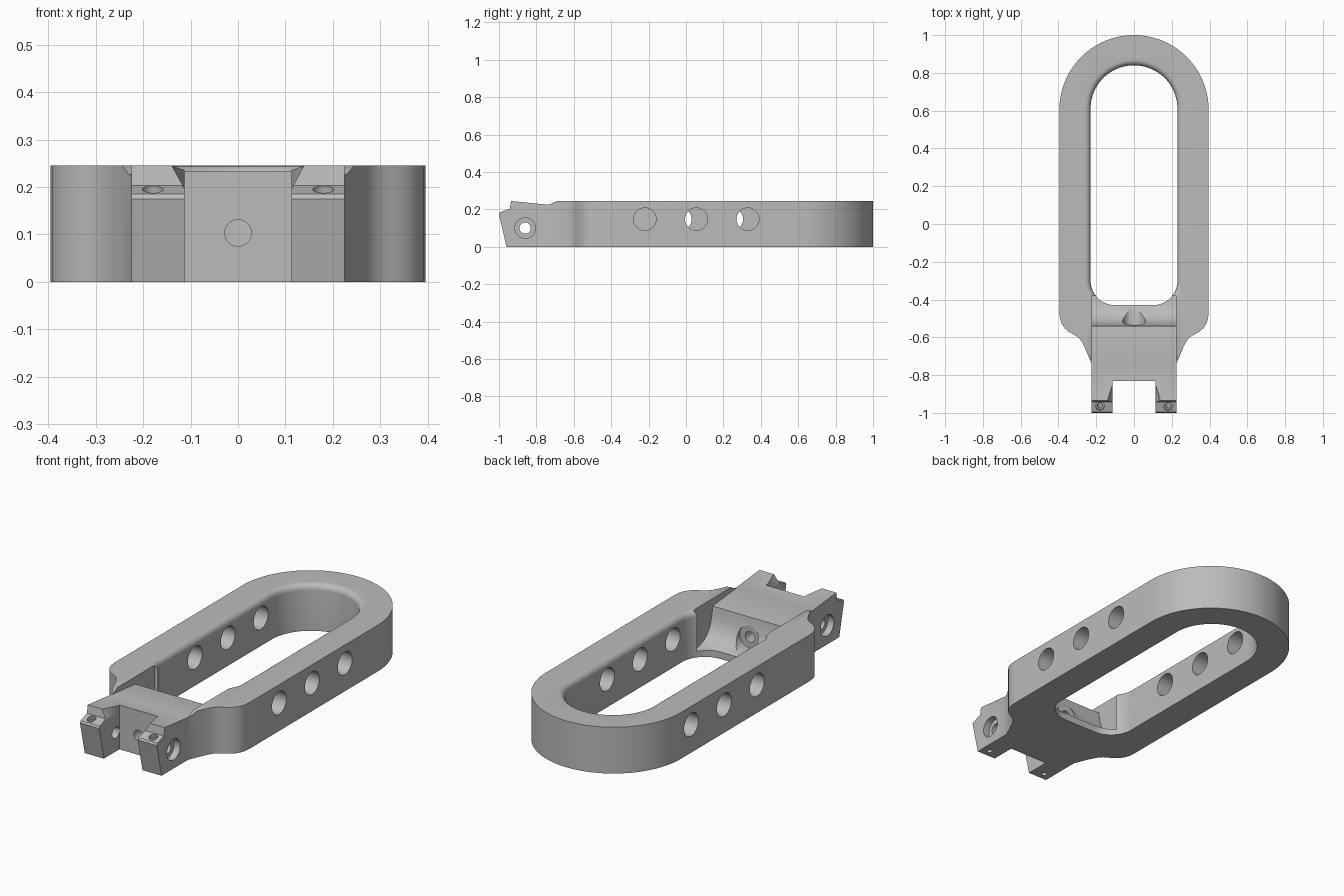
import bpy, bmesh, math
from mathutils import Vector

if "Cube" in bpy.data.objects:
    bpy.data.objects.remove(bpy.data.objects["Cube"])


def make_object(name, bm):
    bmesh.ops.recalc_face_normals(bm, faces=bm.faces)
    mesh = bpy.data.meshes.new(name)
    bm.to_mesh(mesh)
    bm.free()
    ob = bpy.data.objects.new(name, mesh)
    bpy.context.collection.objects.link(ob)
    return ob


def loft(name, rings):
    """Closed solid through rings of equal point count."""
    bm = bmesh.new()
    rows = [[bm.verts.new(p) for p in ring] for ring in rings]
    n = len(rows[0])
    for a, b in zip(rows, rows[1:]):
        for i in range(n):
            j = (i + 1) % n
            bm.faces.new((a[i], a[j], b[j], b[i]))
    bm.faces.new(rows[0][::-1])
    bm.faces.new(rows[-1])
    return make_object(name, bm)


def side_prism(name, profile, half_width):
    """Profile in y, z swept across x."""
    return loft(name, [[(x, y, z) for y, z in profile]
                       for x in (-half_width, half_width)])


def rod(name, start, end, radius):
    a, b = Vector(start), Vector(end)
    rot = (b - a).to_track_quat('Z', 'Y')
    ring = [rot @ Vector((radius * math.cos(t), radius * math.sin(t), 0))
            for t in (math.tau * i / 40 for i in range(40))]
    return loft(name, [[a + p for p in ring], [b + p for p in ring]])


def combine(target, tool, operation='DIFFERENCE'):
    mod = target.modifiers.new(tool.name, 'BOOLEAN')
    mod.operation = operation
    mod.solver = 'EXACT'
    mod.object = tool
    bpy.context.view_layer.objects.active = target
    bpy.ops.object.modifier_apply(modifier=mod.name)
    bpy.data.objects.remove(tool, do_unlink=True)


def arc(cx, cy, r, a0, a1, steps):
    return [(cx + r * math.cos(math.radians(a0 + (a1 - a0) * i / steps)),
             cy + r * math.sin(math.radians(a0 + (a1 - a0) * i / steps)))
            for i in range(steps + 1)]


def opening(d):
    """Outline of the long inner opening, grown by d."""
    return (arc(0, 0.61, 0.23 + d, 0, 180, 48)
            + arc(-0.10, -0.30, 0.13 + d, 180, 270, 16)
            + arc(0.10, -0.30, 0.13 + d, 270, 360, 16))


# Frame outline with rounded back, shoulders and narrow neck
right = [(0.225, -1.05), (0.225, -0.74), (0.245, -0.69), (0.265, -0.645),
         (0.28, -0.618), (0.298, -0.598), (0.32, -0.585), (0.345, -0.571),
         (0.366, -0.553), (0.382, -0.53), (0.392, -0.502), (0.395, -0.47)]
outline = (right + arc(0, 0.605, 0.395, 0, 180, 64)
           + [(-x, y) for x, y in reversed(right)])
body = loft("handle_frame", [[(x, y, z) for x, y in outline] for z in (-0.05, 0.3)])

# Side profile: leaning front, shelf, dip at the neck
combine(body, side_prism("side_profile", [
    (-0.96, 0), (-1.0, 0.175), (-0.994, 0.185), (-0.942, 0.203), (-0.935, 0.245),
    (-0.74, 0.225), (-0.725, 0.228), (-0.71, 0.236), (-0.69, 0.245),
    (1.1, 0.245), (1.1, 0)], 0.6), 'INTERSECT')

# Long opening with rounded upper rim
R = 0.03
levels = [(-0.1, 0)]
for i in range(7):
    t = math.pi / 2 * i / 6
    levels.append((0.245 - R + R * math.sin(t), R * (1 - math.cos(t))))
levels.append((0.3, R))
combine(body, loft("opening_cutter",
                   [[(x, y, z) for x, y in opening(d)] for z, d in levels]))

# Sloping block top and the hollow behind it
combine(body, side_prism("hollow_cutter", [
    (-0.75, 0.2262), (-0.54, 0.205), (-0.535, 0.165), (-0.525, 0.125),
    (-0.51, 0.093), (-0.49, 0.068), (-0.465, 0.05), (-0.43, 0.037),
    (-0.38, 0.03), (-0.38, 0.3), (-0.75, 0.3)], 0.222))

# Front slot between the two lugs, flared at the top
combine(body, loft("slot_cutter", [
    [(-0.113, y, z), (0.113, y, z), (0.113, y2, z), (-0.113, y2, z)]
    for y, y2, z in ((-1.2, -0.83, -0.1), (-1.2, -0.83, 0.4))]))
bm = bmesh.new()
for s in (-1, 1):
    for p in ((0.10, -0.831, 0.18), (0.113, -0.831, 0.27), (0.113, -1.05, 0.19),
              (0.148, -0.95, 0.26), (0.148, -1.05, 0.26)):
        bm.verts.new((s * p[0], p[1], p[2]))
bmesh.ops.convex_hull(bm, input=bm.verts)
combine(body, make_object("slot_flare_cutter", bm))

# Lengthwise hole through the block, with a spot face in the hollow
combine(body, rod("centre_hole", (0, -0.9, 0.103), (0, -0.45, 0.103), 0.028))
combine(body, rod("spot_face", (0, -0.535, 0.103), (0, -0.40, 0.103), 0.06))

for s in (-1, 1):
    # Cross pin hole and its recess in each lug
    combine(body, rod("pin_hole", (s * 0.05, -0.86, 0.10), (s * 0.3, -0.86, 0.10), 0.03))
    combine(body, rod("pin_recess", (s * 0.19, -0.86, 0.10), (s * 0.3, -0.86, 0.10), 0.055))
    # Leaning screw hole in each lug shelf
    combine(body, rod("screw_hole", (s * 0.18, -0.977, 0.245), (s * 0.18, -0.91, -0.045), 0.013))
    combine(body, rod("screw_recess", (s * 0.18, -0.977, 0.245), (s * 0.18, -0.961, 0.175), 0.022))
    # Three holes through each long rail, staggered side to side
    for k in range(3):
        y = (-0.22 if s > 0 else -0.03) + 0.275 * k
        combine(body, rod("rail_hole", (s * 0.15, y, 0.148), (s * 0.5, y, 0.148), 0.06))

# Plain grey finish
grey = bpy.data.materials.new("plain_grey")
grey.diffuse_color = (0.5, 0.5, 0.5, 1)
grey.use_nodes = True
grey.node_tree.nodes["Principled BSDF"].inputs["Base Color"].default_value = grey.diffuse_color
body.data.materials.clear()
body.data.materials.append(grey)
for poly in body.data.polygons:
    poly.material_index = 0
bpy.ops.object.select_all(action='DESELECT')
body.select_set(True)
bpy.context.view_layer.objects.active = body
bpy.ops.object.shade_smooth_by_angle(angle=math.radians(30))
